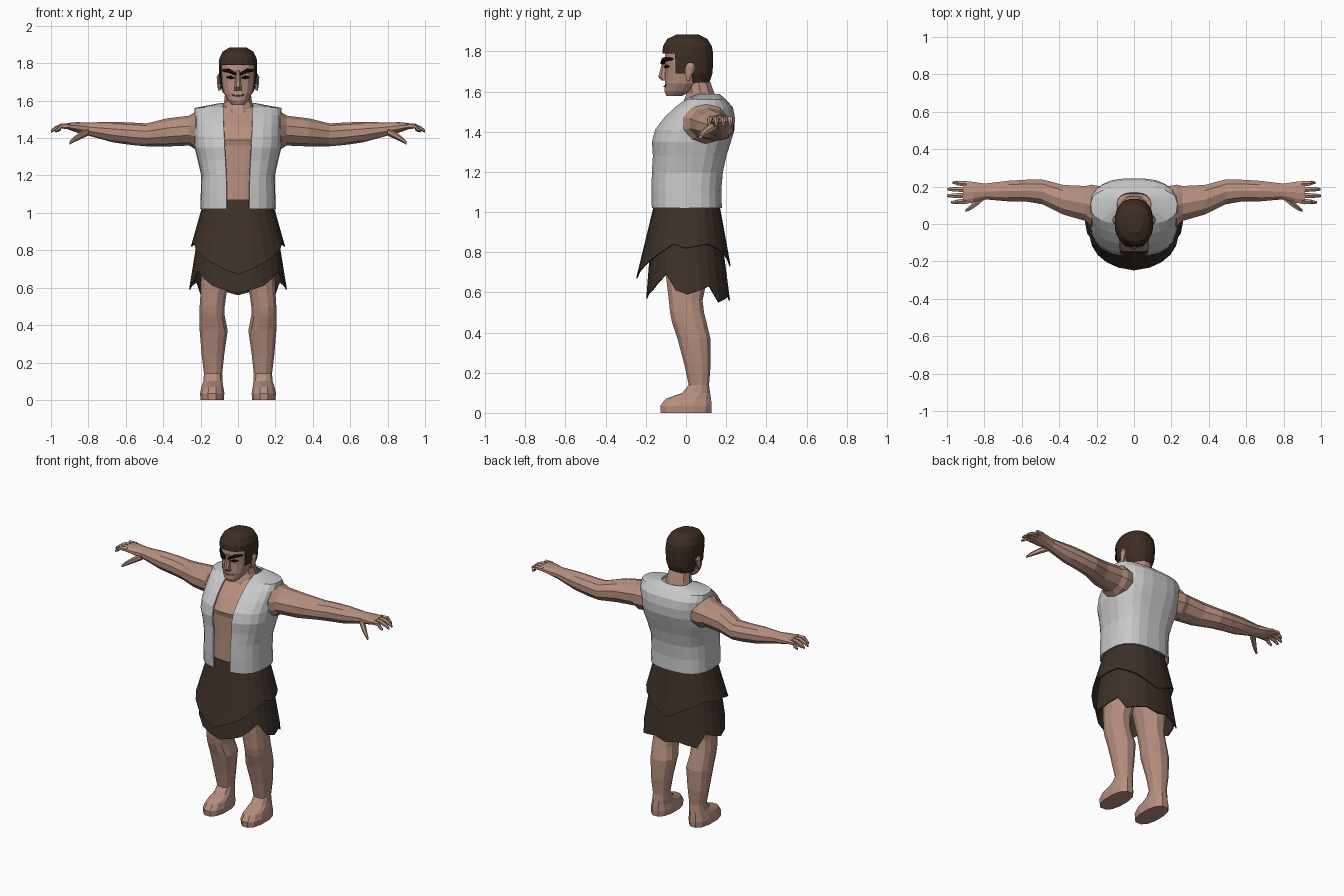
import bpy, bmesh, math
from mathutils import Vector


def material(name, rgb):
    m = bpy.data.materials.new(name)
    m.diffuse_color = (*rgb, 1)
    return m


SKIN = material("skin", (0.47, 0.275, 0.21))
CLOTH = material("grey cloth", (0.58, 0.58, 0.58))
HIDE = material("dark brown hide", (0.047, 0.030, 0.022))
HAIR = material("brown hair", (0.047, 0.026, 0.018))
BLACK = material("brow black", (0.012, 0.009, 0.008))
LIP = material("lip brown", (0.20, 0.09, 0.07))


def power(v, e):
    return math.copysign(abs(v) ** e, v)


def loft(name, rings, mat, closed=True, caps=True, thick=0, drop=None, s=1):
    """Skin a list of point rings; s=-1 mirrors in x, drop(center) removes faces."""
    bm = bmesh.new()
    rows = [[bm.verts.new((p[0] * s, p[1], p[2])) for p in r] for r in rings]
    n = len(rows[0])
    for a, b in zip(rows, rows[1:]):
        for i in range(n if closed else n - 1):
            j = (i + 1) % n
            bm.faces.new((a[i], a[j], b[j], b[i]))
    if caps and closed:
        bm.faces.new(rows[0])
        bm.faces.new(rows[-1])
    bmesh.ops.recalc_face_normals(bm, faces=bm.faces)
    if drop:
        bad = [f for f in bm.faces if drop(f.calc_center_median())]
        bmesh.ops.delete(bm, geom=bad, context='FACES')
    me = bpy.data.meshes.new(name)
    bm.to_mesh(me)
    bm.free()
    me.materials.append(mat)
    ob = bpy.data.objects.new(name, me)
    bpy.context.collection.objects.link(ob)
    if thick:
        mod = ob.modifiers.new("thickness", 'SOLIDIFY')
        mod.thickness = thick
        mod.offset = 0
    return ob


def ring_z(z, rx, yf, yb, n=16, p=2.3, cx=0, gap=None):
    """Horizontal section from front yf to back yb; gap leaves the front open."""
    cy, ry, e = (yf + yb) / 2, (yb - yf) / 2, 2 / p
    if gap is None:
        angles = [2 * math.pi * (i + .5) / n for i in range(n)]
    else:
        a0 = math.asin(min(1, gap / rx) ** (p / 2))
        angles = [a0 + (2 * math.pi - 2 * a0) * i / (n - 1) for i in range(n)]
    return [Vector((cx + rx * power(math.sin(a), e), cy - ry * power(math.cos(a), e), z))
            for a in angles]


def ring_x(x, cy, cz, ry, rz, n=8):
    """Section across a limb that runs along x."""
    return [Vector((x, cy + ry * math.cos(a), cz + rz * math.sin(a)))
            for a in (2 * math.pi * (i + .5) / n for i in range(n))]


# Torso and neck
loft("torso", [ring_z(*r, n=20, p=2.5) for r in (
    (0.78, .16, -.10, .14), (0.90, .18, -.125, .15), (1.02, .172, -.145, .15),
    (1.20, .168, -.142, .16), (1.36, .205, -.142, .20), (1.39, .208, -.150, .215),
    (1.47, .21, -.092, .215), (1.53, .205, -.025, .195), (1.57, .09, .015, .15))], SKIN)
loft("neck", [ring_z(*r, n=10, p=2) for r in (
    (1.52, .10, -.03, .165), (1.59, .075, .0, .145), (1.66, .066, .0, .12))], SKIN)

# Open sleeveless vest
loft("vest", [ring_z(*r[:4], n=22, p=2.7, gap=r[4]) for r in (
    (1.02, .197, -.168, .175, .060), (1.11, .194, -.170, .172, .060),
    (1.20, .192, -.168, .180, .062), (1.28, .210, -.163, .198, .066),
    (1.35, .228, -.168, .220, .070), (1.41, .230, -.152, .238, .073),
    (1.47, .230, -.105, .240, .076), (1.52, .230, -.052, .230, .078),
    (1.558, .228, .000, .195, .078), (1.583, .090, .030, .165, .080))],
    CLOTH, closed=False, thick=.01)


# Two-layer ragged hide skirt: the hem height follows the angle from the front
def skirt(name, top, low, hem, thick):
    n = 24
    rows = []
    for k in range(5):
        row = []
        for i in range(n):
            deg = 360 * i / n
            d = min(deg, 360 - deg)
            for (a, za), (b, zb) in zip(hem, hem[1:]):
                if a <= d <= b:
                    zh = za + (zb - za) * (d - a) / (b - a)
                    break
            z = top[0] + (zh - top[0]) * k / 4
            t = (z - top[0]) / (low[0] - top[0])
            rx, yf, yb = (u + (v - u) * t for u, v in zip(top[1:], low[1:]))
            cy, ry, th = (yf + yb) / 2, (yb - yf) / 2, math.radians(deg)
            row.append((rx * power(math.sin(th), .9), cy - ry * power(math.cos(th), .9), z))
        rows.append(row)
    loft(name, rows, HIDE, caps=False, thick=thick)


skirt("skirt_upper", (1.07, .178, -.148, .158), (.70, .283, -.238, .225),
      [(0, .67), (45, .77), (75, .84), (90, .82), (120, .84), (150, .80), (180, .73)], .006)
skirt("skirt_lower", (.95, .20, -.165, .165), (.57, .262, -.195, .215),
      [(0, .57), (30, .61), (60, .69), (75, .61), (90, .59), (120, .63),
       (135, .55), (165, .58), (180, .56)], .006)

# Head
loft("head", [ring_z(*r) for r in (
    (1.578, .034, -.098, -.02), (1.60, .055, -.108, .03), (1.64, .078, -.106, .07),
    (1.70, .090, -.104, .11), (1.75, .094, -.108, .12), (1.80, .092, -.104, .12),
    (1.86, .070, -.07, .09))], SKIN)


def not_hair(c):
    return (c.z < 1.785 and c.y < -.055) or (c.z < 1.69 and c.y < .04)


loft("hair", [ring_z(*r, n=20) for r in (
    (1.645, .080, -.09, .115), (1.69, .096, -.11, .130), (1.74, .100, -.113, .133),
    (1.79, .101, -.116, .133), (1.825, .098, -.113, .127), (1.86, .080, -.092, .105),
    (1.882, .045, -.045, .06))], HAIR, thick=.006, drop=not_hair)
loft("nose", [ring_z(*r, n=8, p=2) for r in (
    (1.76, .012, -.116, -.09), (1.672, .020, -.140, -.09), (1.655, .022, -.122, -.09))], SKIN)
loft("mouth", [ring_x(x, y, z, .005, .004, 6) for x, y, z in (
    (-.035, -.099, 1.631), (0, -.108, 1.625), (.035, -.099, 1.631))], LIP)

for side, s in (("left", 1), ("right", -1)):
    # Facial details
    loft(side + "_brow", [ring_x(*r, 6) for r in (
        (.012, -.117, 1.742, .011, .008), (.048, -.109, 1.760, .013, .011),
        (.083, -.068, 1.762, .008, .006))], BLACK, s=s)
    loft(side + "_eye", [ring_x(*r, 6) for r in (
        (.020, -.105, 1.722, .005, .004), (.040, -.101, 1.725, .006, .009),
        (.062, -.084, 1.725, .005, .004))], BLACK, s=s)
    loft(side + "_ear", [ring_z(*r, n=8, p=2, cx=.100) for r in (
        (1.655, .007, .0, .02), (1.69, .013, -.004, .035), (1.725, .015, -.003, .048),
        (1.742, .007, .008, .035))], SKIN, s=s)

    # Leg and foot in one loft
    loft(side + "_leg", [ring_z(z, rx, yf, yb, n=12, p=2.4, cx=cx)
                         for z, cx, rx, yf, yb in (
        (.00, .138, .064, -.130, .130), (.035, .138, .067, -.132, .132),
        (.07, .137, .060, -.105, .128), (.10, .134, .053, -.02, .122),
        (.14, .133, .050, .012, .116), (.24, .134, .062, -.010, .125),
        (.37, .130, .077, -.045, .124), (.45, .138, .069, -.072, .105),
        (.50, .138, .069, -.082, .092), (.56, .132, .071, -.088, .085),
        (.70, .115, .085, -.105, .115), (.90, .092, .088, -.11, .135))], SKIN, s=s)

    # Arm and palm
    loft(side + "_arm", [ring_x(*r, 10) for r in (
        (.14, .10, 1.44, .10, .095), (.228, .098, 1.44, .118, .100),
        (.26, .110, 1.44, .098, .080), (.38, .130, 1.43, .083, .075),
        (.49, .172, 1.417, .070, .061), (.57, .178, 1.423, .062, .060),
        (.67, .176, 1.432, .058, .055), (.80, .174, 1.448, .044, .035),
        (.86, .170, 1.457, .058, .028), (.915, .168, 1.464, .066, .016))], SKIN, s=s)

    # Fingers and thumb
    for i, tip in enumerate((.978, 1.0, .998, .970)):
        y0, y1 = .122 + .031 * i, .116 + .035 * i
        loft(f"{side}_finger_{i + 1}", [ring_x(*r, 6) for r in (
            (.895, y0, 1.464, .016, .015), (.945, (y0 + y1) / 2, 1.464, .014, .014),
            (tip - .02, y1, 1.450, .012, .012), (tip, y1, 1.437, .007, .007))], SKIN, s=s)
    loft(side + "_thumb", [ring_x(*r, 6) for r in (
        (.80, .150, 1.435, .024, .022), (.845, .112, 1.412, .022, .020),
        (.878, .085, 1.392, .015, .015), (.900, .072, 1.374, .008, .009))], SKIN, s=s)
